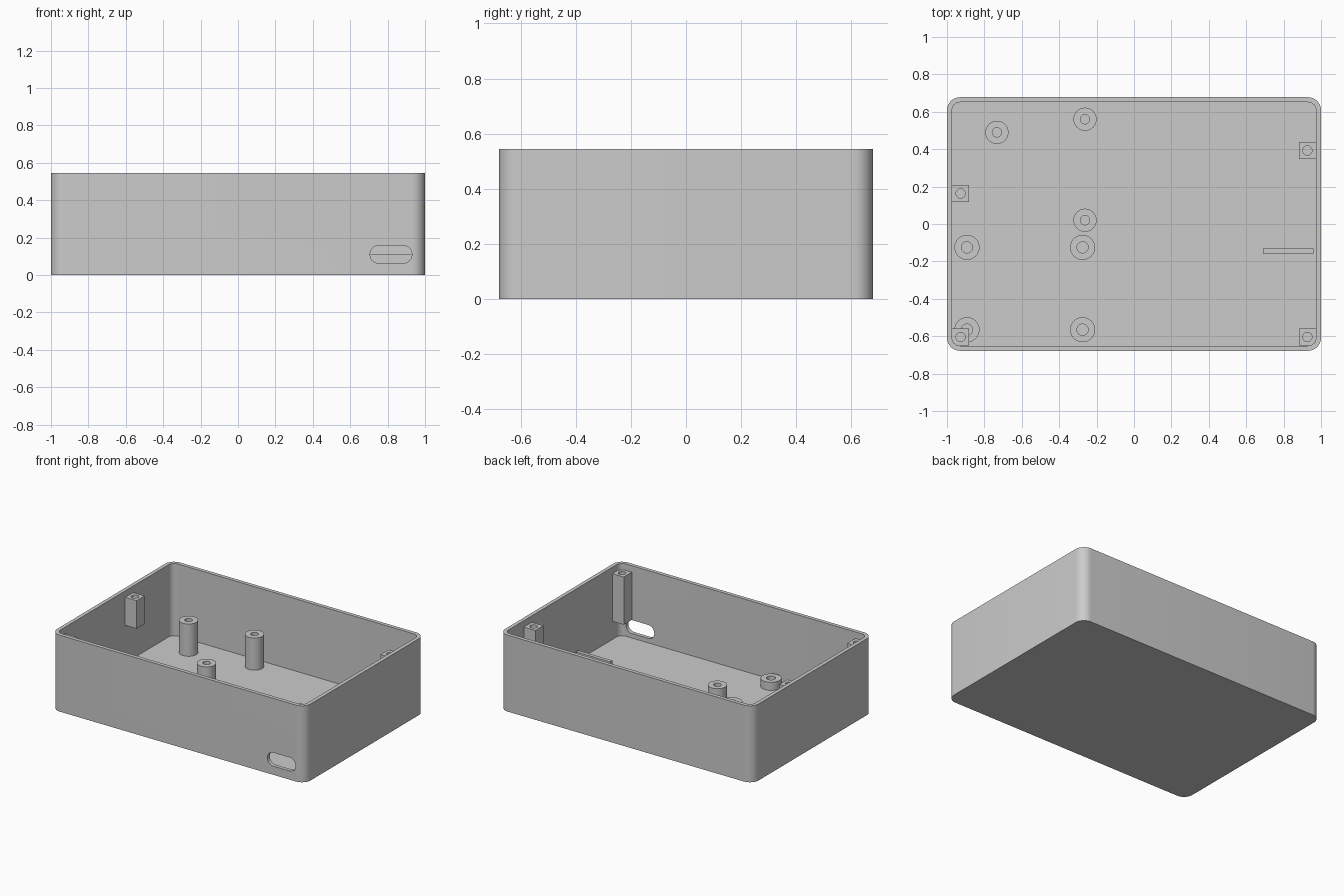
import bpy
import bmesh
from math import cos, sin, pi

if "Cube" in bpy.data.objects:
    bpy.data.objects.remove(bpy.data.objects["Cube"], do_unlink=True)

GREY = (0.6, 0.6, 0.6, 1.0)
mat = bpy.data.materials.new("plain grey")
mat.use_nodes = True
mat.diffuse_color = GREY
mat.node_tree.nodes["Principled BSDF"].inputs["Base Color"].default_value = GREY

HALF_X, HALF_Y, HEIGHT = 1.0, 0.678, 0.545
WALL, FLOOR, CORNER = 0.027, 0.03, 0.07
SIDES = 32


def rounded_rect(hx, hy, r, steps=10):
    """Outline of a rounded rectangle, anticlockwise."""
    pts = []
    for i, (sx, sy) in enumerate([(1, 1), (-1, 1), (-1, -1), (1, -1)]):
        for k in range(steps + 1):
            a = (i + k / steps) * pi / 2
            pts.append((sx * (hx - r) + r * cos(a), sy * (hy - r) + r * sin(a)))
    return pts


def circle(r, cx=0, cy=0):
    angles = [2 * pi * k / SIDES for k in range(SIDES)]
    return [(cx + r * cos(a), cy + r * sin(a)) for a in angles]


def square(h, cx=0, cy=0):
    """Square outline with as many points as a circle."""
    pts = []
    for x, y in circle(1):
        m = max(abs(x), abs(y))
        pts.append((cx + h * x / m, cy + h * y / m))
    return pts


def finish(name, bm):
    bmesh.ops.recalc_face_normals(bm, faces=bm.faces[:])
    mesh = bpy.data.meshes.new(name)
    bm.to_mesh(mesh)
    bm.free()
    mesh.materials.append(mat)
    obj = bpy.data.objects.new(name, mesh)
    bpy.context.collection.objects.link(obj)
    return obj


def smooth(obj):
    bpy.ops.object.select_all(action="DESELECT")
    obj.select_set(True)
    bpy.context.view_layer.objects.active = obj
    bpy.ops.object.shade_smooth_by_angle(angle=pi / 6)


def hollow(name, outer, inner, bottom, top, pocket):
    """Solid with the outer outline and a blind pocket of the inner outline."""
    bm = bmesh.new()
    loops = [[bm.verts.new((x, y, z)) for x, y in pts]
             for pts, z in [(outer, bottom), (outer, top), (inner, top), (inner, pocket)]]
    for a, b in zip(loops, loops[1:]):
        for i in range(len(a)):
            j = (i + 1) % len(a)
            bm.faces.new((a[i], a[j], b[j], b[i]))
    bm.faces.new(loops[0])
    bm.faces.new(loops[-1])
    return finish(name, bm)


# Open box
case = hollow("case_shell",
              rounded_rect(HALF_X, HALF_Y, CORNER),
              rounded_rect(HALF_X - WALL, HALF_Y - WALL, CORNER - WALL),
              0, HEIGHT, FLOOR)

# Rounded slot through the front wall
bm = bmesh.new()
ring = [bm.verts.new((0.818 + u, -HALF_Y - 0.05, 0.11 + v))
        for u, v in rounded_rect(0.112, 0.048, 0.0479)]
face = bm.faces.new(ring)
ext = bmesh.ops.extrude_face_region(bm, geom=[face])["geom"]
bmesh.ops.translate(bm, vec=(0, 0.1, 0),
                    verts=[g for g in ext if isinstance(g, bmesh.types.BMVert)])
cutter = finish("slot_cutter", bm)
cut = case.modifiers.new("slot", "BOOLEAN")
cut.operation, cut.solver, cut.object = "DIFFERENCE", "EXACT", cutter
bpy.context.view_layer.objects.active = case
bpy.ops.object.modifier_apply(modifier=cut.name)
bpy.data.objects.remove(cutter, do_unlink=True)
smooth(case)

# Tall round standoffs
for x, y in [(-0.733, 0.49), (-0.262, 0.56), (-0.262, 0.02)]:
    smooth(hollow("tall_standoff", circle(0.062, x, y), circle(0.025, x, y),
                  FLOOR / 2, 0.26, FLOOR + 0.01))

# Short round standoffs in a rectangle
for x in (-0.893, -0.275):
    for y in (-0.125, -0.565):
        smooth(hollow("short_standoff", circle(0.067, x, y), circle(0.03, x, y),
                      FLOOR / 2, 0.088, FLOOR + 0.005))

# Square screw posts on the side walls, clear of the floor
for x, y, bottom in [(0.927, 0.393, 0.3), (-0.927, 0.163, 0.3),
                     (0.927, -0.604, 0.16), (-0.927, -0.604, 0.16)]:
    h = 0.045
    smooth(hollow("screw_post", square(h, x, y), circle(0.025, x, y),
                  bottom, 0.5, bottom + 0.03))

# Low rib on the floor behind the slot
bm = bmesh.new()
bmesh.ops.create_cube(bm, size=1)
bmesh.ops.scale(bm, vec=(0.27, 0.026, 0.095), verts=bm.verts[:])
bmesh.ops.translate(bm, vec=(0.826, -0.144, 0.0625), verts=bm.verts[:])
finish("floor_rib", bm)
